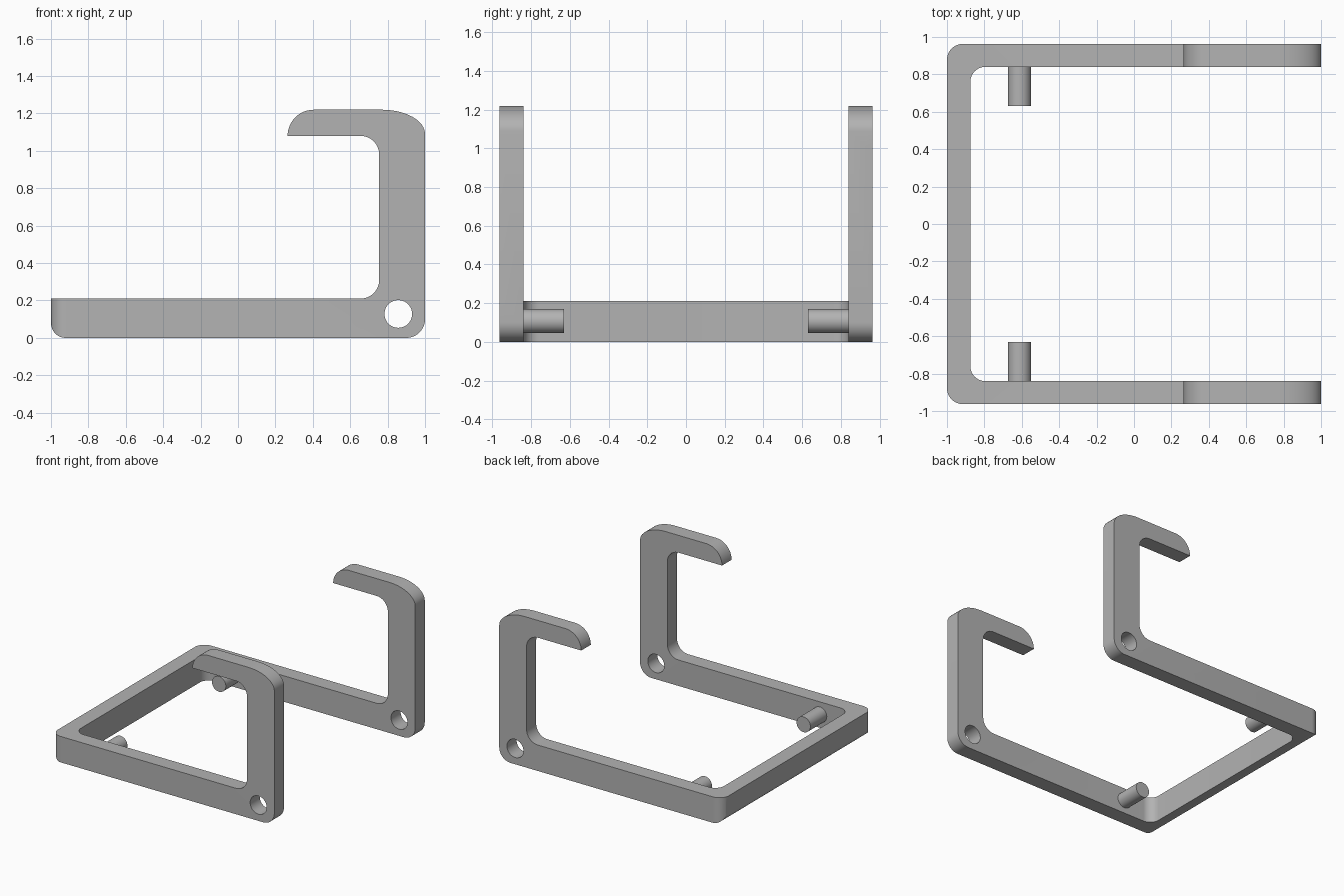
import bpy, bmesh, math
from mathutils import Vector, Matrix

if "Cube" in bpy.data.objects:
    bpy.data.objects.remove(bpy.data.objects["Cube"], do_unlink=True)

grey = bpy.data.materials.new("plain_grey")
grey.use_nodes = True
COLOUR = (0.45, 0.45, 0.45, 1)
grey.diffuse_color = COLOUR
grey.node_tree.nodes["Principled BSDF"].inputs["Base Color"].default_value = COLOUR


def rounded(corners, steps=12):
    """Outline from (x, y, radius towards previous, radius towards next)."""
    out = []
    for i, (x, y, a, b) in enumerate(corners):
        p = Vector((x, y))
        if not a:
            out.append(p)
            continue
        u = (Vector(corners[i - 1][:2]) - p).normalized() * a
        v = (Vector(corners[(i + 1) % len(corners)][:2]) - p).normalized() * b
        for k in range(steps + 1):
            t = math.pi / 2 * k / steps
            out.append(p + u * (1 - math.sin(t)) + v * (1 - math.cos(t)))
    return out


def finish(bm, name):
    bmesh.ops.recalc_face_normals(bm, faces=bm.faces)
    mesh = bpy.data.meshes.new(name)
    bm.to_mesh(mesh)
    bm.free()
    mesh.materials.append(grey)
    ob = bpy.data.objects.new(name, mesh)
    bpy.context.collection.objects.link(ob)
    return ob


def prism(name, outline, place, low, high):
    bm = bmesh.new()
    face = bm.faces.new([bm.verts.new(place(p.x, p.y, low)) for p in outline])
    ext = bmesh.ops.extrude_face_region(bm, geom=[face], use_keep_orig=True)
    shift = Vector(place(0, 0, high)) - Vector(place(0, 0, low))
    bmesh.ops.translate(bm, vec=shift, verts=[g for g in ext["geom"] if isinstance(g, bmesh.types.BMVert)])
    return finish(bm, name)


def rod(name, x, y, z, radius, length):
    bm = bmesh.new()
    bmesh.ops.create_cone(bm, cap_ends=True, segments=40, radius1=radius, radius2=radius, depth=length,
                          matrix=Matrix.Translation((x, y, z)) @ Matrix.Rotation(math.pi / 2, 4, 'X'))
    return finish(bm, name)


def select(ob):
    bpy.ops.object.select_all(action='DESELECT')
    ob.select_set(True)
    bpy.context.view_layer.objects.active = ob


def combine(ob, tool, operation):
    select(ob)
    mod = ob.modifiers.new(operation.lower(), 'BOOLEAN')
    mod.operation, mod.object, mod.solver = operation, tool, 'EXACT'
    bpy.ops.object.modifier_apply(modifier=mod.name)
    bpy.data.objects.remove(tool, do_unlink=True)


def smooth(ob):
    select(ob)
    bpy.ops.object.shade_smooth_by_angle(angle=math.radians(30))


# Side profile: arm, upright and hook
side = rounded([
    (-1, 0, .08, .08), (1, 0, .1, .1), (1, 1.22, .13, .23), (.265, 1.22, .14, .14),
    (.265, 1.08, 0, 0), (.755, 1.08, .1, .1), (.755, .21, .1, .1), (-1, .21, 0, 0)])
frame = prism("hooked_frame", side, lambda x, z, y: (x, y, z), -1.1, 1.1)

# Plan: two arms joined by a cross bar
plan = rounded([
    (1, -.963, 0, 0), (1, -.84, 0, 0), (-.875, -.84, .08, .08), (-.875, .84, .08, .08),
    (1, .84, 0, 0), (1, .963, 0, 0), (-1, .963, .085, .085), (-1, -.963, .085, .085)])
combine(frame, prism("plan_tool", plan, lambda x, y, z: (x, y, z), -.2, 1.5), 'INTERSECT')

# Round holes at the foot of each upright
combine(frame, rod("hole_tool", .857, 0, .128, .074, 2.4), 'DIFFERENCE')
smooth(frame)

# Inward pins near the cross bar
for name, s in (("front_pin", -1), ("back_pin", 1)):
    smooth(rod(name, -.612, s * .74, .107, .062, .22))
